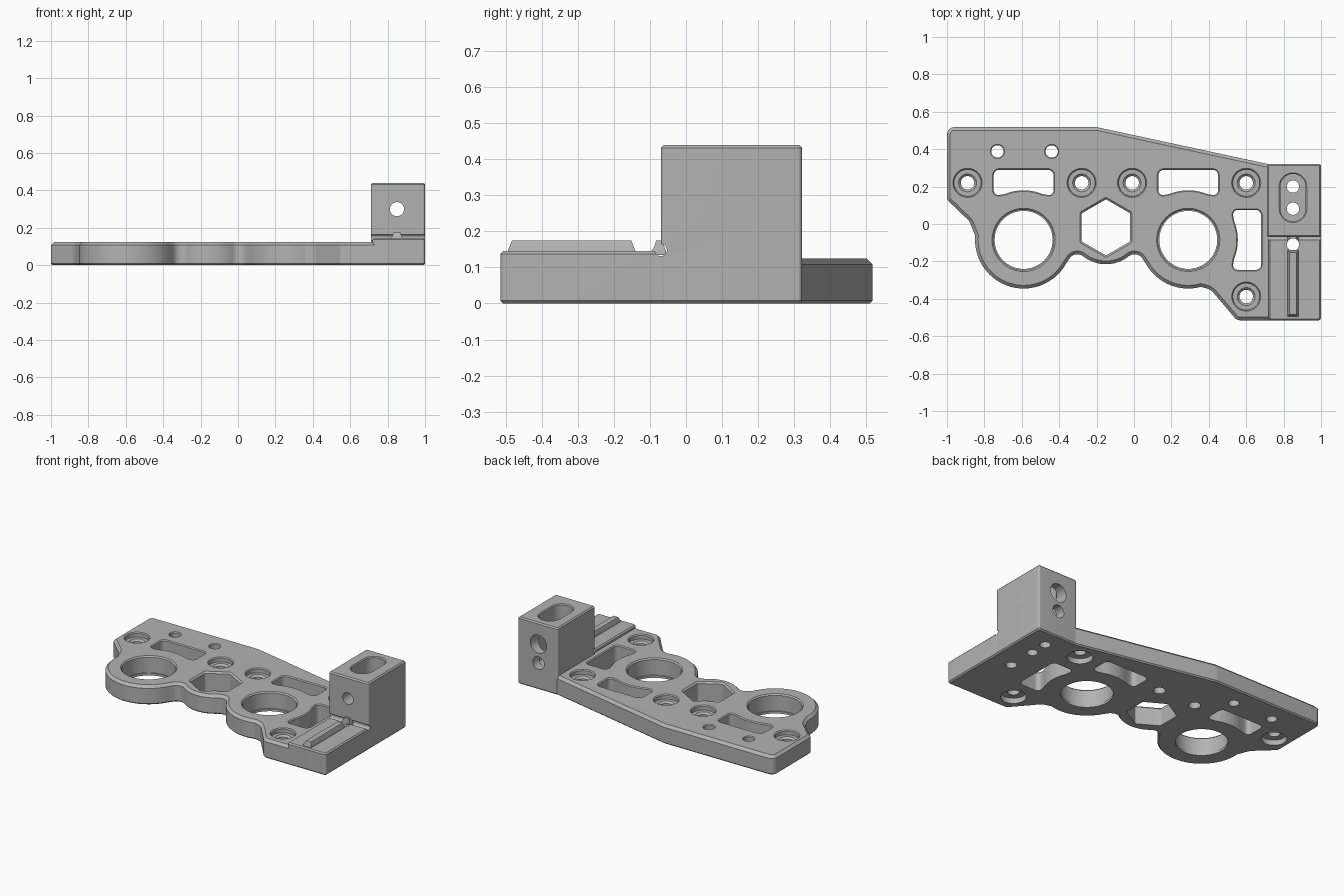
import bpy, bmesh, math
from mathutils import Vector, Matrix

if "Cube" in bpy.data.objects:
    bpy.data.objects.remove(bpy.data.objects["Cube"], do_unlink=True)

grey = bpy.data.materials.new("plain grey")
grey.use_nodes = True
grey.diffuse_color = (0.45, 0.45, 0.45, 1)
grey.node_tree.nodes["Principled BSDF"].inputs["Base Color"].default_value = (0.45, 0.45, 0.45, 1)


def arc(cx, cy, r, a0, a1, n=24):
    """Points (x, y, no rounding) along an arc, angles in degrees."""
    angles = [math.radians(a0 + (a1 - a0) * i / n) for i in range(n + 1)]
    return [(cx + r * math.cos(a), cy + r * math.sin(a), 0) for a in angles]


def circle(cx, cy, r, n=48):
    return arc(cx, cy, r, 0, 360, n)[:-1]


def rect(x0, x1, y0, y1, r=0):
    return [(x0, y0, r), (x1, y0, r), (x1, y1, r), (x0, y1, r)]


def rounded(points, steps=8):
    """Round each corner by its own radius."""
    out = []
    for i, (x, y, r) in enumerate(points):
        p = Vector((x, y))
        if not r:
            out.append(p)
            continue
        u = (Vector(points[i - 1][:2]) - p).normalized()
        v = (Vector(points[(i + 1) % len(points)][:2]) - p).normalized()
        half = u.angle(v) / 2
        t = r / math.tan(half)
        c = p + (u + v).normalized() * (r / math.sin(half))
        s, e = p + u * t - c, p + v * t - c
        out += [c + s.lerp(e, k / steps).normalized() * r for k in range(steps + 1)]
    return out


def grown(loop, d):
    """Offset a counter-clockwise loop outward by d."""
    out = []
    for i, p in enumerate(loop):
        a = (p - loop[i - 1]).normalized()
        b = (loop[(i + 1) % len(loop)] - p).normalized()
        n1, n2 = Vector((a.y, -a.x)), Vector((b.y, -b.x))
        out.append(p + (n1 + n2) * (d / (1 + n1.dot(n2))))
    return out


def prism(name, outline, levels, turn=None):
    """Stack offset copies of an outline at (height, offset) levels."""
    loop = rounded(outline)
    bm = bmesh.new()
    rings = [[bm.verts.new((p.x, p.y, z)) for p in grown(loop, d)] for z, d in levels]
    n = len(loop)
    for lo, hi in zip(rings, rings[1:]):
        for i in range(n):
            j = (i + 1) % n
            bm.faces.new((lo[i], lo[j], hi[j], hi[i]))
    bm.faces.new(rings[0][::-1])
    bm.faces.new(rings[-1])
    if turn:
        bm.transform(turn)
    mesh = bpy.data.meshes.new(name)
    bm.to_mesh(mesh)
    bm.free()
    mesh.materials.append(grey)
    obj = bpy.data.objects.new(name, mesh)
    bpy.context.collection.objects.link(obj)
    return obj


def cut(target, cutters):
    for c in cutters:
        mod = target.modifiers.new("cut", "BOOLEAN")
        mod.operation, mod.solver, mod.object = "DIFFERENCE", "EXACT", c
    bpy.context.view_layer.update()
    dg = bpy.context.evaluated_depsgraph_get()
    mesh = bpy.data.meshes.new_from_object(target.evaluated_get(dg))
    target.modifiers.clear()
    target.data = mesh


def window(cx, cy, angle, outer):
    """Rounded slot whose inner edge follows a round hole."""
    pts = [(-0.16, outer, 0.03), (-0.16, 0.235, 0.025)] + arc(0, 0, 0.265, 112, 68, 12)
    pts += [(0.16, 0.235, 0.025), (0.16, outer, 0.03)]
    c, s = math.cos(math.radians(angle)), math.sin(math.radians(angle))
    return [(cx + x * c - y * s, cy + x * s + y * c, r) for x, y, r in pts]


# Main plate with chamfered rim
TOP = 0.125
outline = [(-1, 0.518, 0.04), (-1, 0.13, 0.03), (-0.88, 0.015, 0.06)]
outline += arc(-0.59, -0.085, 0.26, 175, 330, 40)
outline += [(-0.315, -0.14, 0.05)] + arc(-0.15, -0.02, 0.195, 235, 305, 16)
outline += [(0.015, -0.14, 0.05)] + arc(0.29, -0.085, 0.26, 210, 285, 24)
outline += [(0.41, -0.35, 0.08), (0.55, -0.515, 0.04), (0.85, -0.515, 0),
            (0.85, 0.29, 0), (0.71, 0.322, 0), (-0.2, 0.518, 0.08)]
plate = prism("mounting_plate", outline,
              [(0, -0.008), (0.008, 0), (TOP - 0.017, 0), (TOP, -0.017)])

# Raised pad and upright block on the left end
soft = 0.008
pad = prism("side_pad", rect(0.72, 1, -0.515, -0.05, 0.015),
            [(0, -soft), (soft, 0), (0.137, 0), (0.145, -soft)])
block = prism("upright_block", rect(0.71, 1, -0.07, 0.322, 0.012),
              [(0, -soft), (soft, 0), (0.432, 0), (0.44, -soft)])

# Plate openings: hexagon, round seats, arched windows
through = [(-0.02, 0), (TOP - 0.01, 0), (TOP + 0.01, 0.02)]
hexagon = [(x, y, 0.01) for x, y, _ in arc(-0.15, -0.018, 0.15, 30, 330, 5)]
holes = [prism("cutter", hexagon, through)]
for cx in (-0.59, 0.29):
    holes.append(prism("cutter", circle(cx, -0.085, 0.155, 64),
                       [(-0.02, 0), (0.015, 0), (0.015, 0.006),
                        (TOP - 0.008, 0.006), (TOP + 0.01, 0.024)]))
for spec in ((-0.59, -0.085, 0, 0.375), (0.29, -0.085, 0, 0.375), (0.29, -0.085, -90, 0.39)):
    holes.append(prism("cutter", window(*spec),
                       [(-0.02, 0), (TOP - 0.006, 0), (TOP + 0.01, 0.016)]))

# Counterbored screw holes, some also recessed from below
for x, y, recessed in ((-0.89, 0.22, True), (-0.28, 0.22, False), (-0.01, 0.22, False),
                       (0.6, 0.22, True), (0.6, -0.388, True)):
    low = [(-0.02, 0.04), (0.035, 0.04), (0.035, 0)] if recessed else [(-0.02, 0)]
    high = [(0.083, 0), (0.095, 0.012), (0.095, 0.036), (TOP - 0.006, 0.036), (TOP + 0.01, 0.052)]
    holes.append(prism("cutter", circle(x, y, 0.036, 32), low + high))
for x in (-0.73, -0.44):
    holes.append(prism("cutter", circle(x, 0.388, 0.033, 32),
                       [(-0.02, 0), (TOP - 0.005, 0), (TOP + 0.01, 0.015)]))

# Block openings: top slot, vertical bolt holes, front and rear bores
bolts = [prism("cutter", circle(0.85, y, 0.033, 32), [(-0.02, 0), (0.2, 0)])
         for y in (-0.11, 0.082, 0.2)]
slot = prism("cutter", arc(0.85, 0.2, 0.068, 0, 180) + arc(0.85, 0.082, 0.068, 180, 360),
             [(0.13, 0), (0.434, 0), (0.45, 0.016)])
lay = Matrix.Rotation(math.pi / 2, 4, "X")
bores = [prism("cutter", circle(0.85, z, r, 32), [(-0.34, 0), (end, 0)], lay)
         for z, r, end in ((0.3, 0.038, 0.09), (0.3, 0.06, -0.2), (0.175, 0.042, -0.2))]

# Relief groove at the foot of the block
groove = prism("cutter", circle(-0.148, -0.07, 0.017, 24), [(0.69, 0), (1.02, 0)],
               Matrix.Rotation(math.pi / 2, 4, "Y"))

# Guide rib in two pieces on the pad
ribs = [prism(name, rect(0.82, 0.88, y0, y1), [(0.135, 0), (0.145, 0), (0.175, -0.012)])
        for name, y0, y1 in (("guide_rib_long", -0.495, -0.14), ("guide_rib_short", -0.1, -0.055))]

cut(plate, holes + bolts)
cut(pad, bolts[:1] + [groove])
cut(block, [slot, groove] + bolts[1:] + bores)
cut(ribs[1], bolts[:1])

for c in holes + bolts + bores + [slot, groove]:
    bpy.data.objects.remove(c, do_unlink=True)

# Smooth curved walls, keep edges crisp
bpy.ops.object.select_all(action="DESELECT")
for o in [plate, pad, block] + ribs:
    o.select_set(True)
    bpy.context.view_layer.objects.active = o
bpy.ops.object.shade_smooth_by_angle(angle=math.radians(25))
